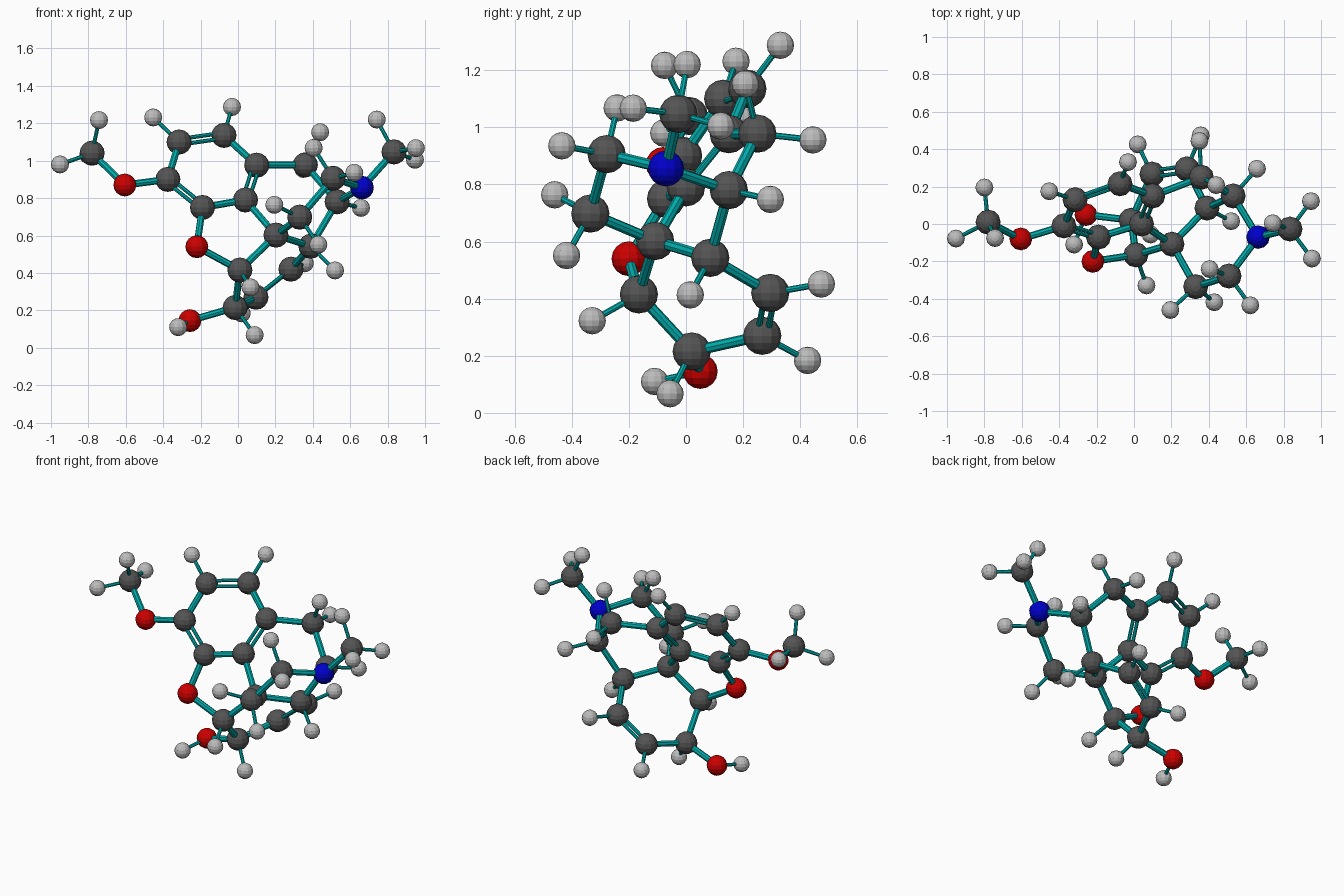
import bpy
from mathutils import Vector as V

if "Cube" in bpy.data.objects:
    bpy.data.objects.remove(bpy.data.objects["Cube"])


def material(name, rgb):
    m = bpy.data.materials.new(name)
    m.diffuse_color = (*rgb, 1)
    m.use_nodes = True
    m.node_tree.nodes["Principled BSDF"].inputs["Base Color"].default_value = m.diffuse_color
    return m


MATS = {
    "carbon": material("dark_grey", (0.09, 0.09, 0.09)),
    "oxygen": material("red", (0.6, 0.0, 0.0)),
    "nitrogen": material("blue", (0.0, 0.0, 0.6)),
    "hydrogen": material("light_grey", (0.5, 0.5, 0.5)),
    "bond": material("teal", (0.0, 0.42, 0.42)),
}
RADIUS = {"carbon": 0.067, "oxygen": 0.061, "nitrogen": 0.063, "hydrogen": 0.048}
THICK, THIN = 0.019, 0.011
CH_LENGTH = 0.196

# Heavy atoms of the ring skeleton
ATOMS = {
    "CM": (-.78, .01, 1.04), "OM": (-.605, -.08, .87),
    "C1": (-.075, .215, 1.135), "C2": (-.315, .13, 1.10),
    "C3": (-.375, -.01, .90), "C4": (-.19, -.07, .75),
    "C11": (.10, .15, .976), "C12": (.04, .0, .79),
    "OE": (-.22, -.20, .54), "C5": (.01, -.165, .415),
    "C6": (-.015, .02, .215), "OH": (-.257, .05, .145),
    "C7": (.096, .267, .27), "C8": (.283, .295, .42),
    "C14": (.39, .085, .543), "C13": (.203, -.108, .602),
    "C9": (.53, .15, .78), "N": (.663, -.07, .856),
    "CN": (.834, -.027, 1.047), "C10": (.36, .25, .978),
    "C16": (.508, -.278, .906), "C15": (.33, -.335, .698),
}
ATOMS = {k: V(p) for k, p in ATOMS.items()}

SINGLE = ("CM-OM OM-C3 C3-C2 C1-C11 C12-C4 C4-OE OE-C5 C5-C6 C6-OH C6-C7 C8-C14 "
          "C14-C13 C13-C5 C13-C12 C14-C9 C9-N N-CN C9-C10 C10-C11 N-C16 C16-C15 C15-C13")
# Double bonds, with a third ring atom giving the plane they lie in
DOUBLE = [("C1", "C2", "C3"), ("C3", "C4", "C12"), ("C11", "C12", "C4"), ("C7", "C8", "C14")]

# Hydrogens on the free-turning groups
FREE_H = {
    "CM": [(-.743, -.075, 1.217), (-.952, -.078, .98), (-.80, .195, 1.03)],
    "CN": [(.742, .004, 1.22), (.951, -.185, 1.067), (.946, .122, 1.005)],
    "OH": [(-.32, -.11, .11)],
}


def atom(kind, pos):
    bpy.ops.mesh.primitive_uv_sphere_add(segments=12, ring_count=8,
                                         radius=RADIUS[kind], location=pos)
    ob = bpy.context.object
    ob.name = kind + "_atom"
    ob.data.materials.append(MATS[kind])


def rod(a, b, radius, name):
    d = b - a
    bpy.ops.mesh.primitive_cylinder_add(vertices=8, radius=radius, depth=d.length,
                                        location=(a + b) / 2,
                                        rotation=d.to_track_quat("Z", "Y").to_euler())
    ob = bpy.context.object
    ob.name = name
    ob.data.materials.append(MATS["bond"])


def hydrogen(parent, pos):
    atom("hydrogen", pos)
    rod(parent, pos, THIN, "hydrogen_bond")


# Heavy atoms
KIND = {"C": "carbon", "O": "oxygen", "N": "nitrogen"}
for key, p in ATOMS.items():
    atom(KIND[key[0]], p)

# Skeleton bonds
pairs = [s.split("-") for s in SINGLE.split()]
for a, b in pairs:
    rod(ATOMS[a], ATOMS[b], THICK, "single_bond")
for a, b, c in DOUBLE:
    p, q, r = ATOMS[a], ATOMS[b], ATOMS[c]
    along = (q - p).normalized()
    side = (r - p) - along * (r - p).dot(along)
    side = side.normalized() * 0.017
    for s in (side, -side):
        rod(p + s, q + s, THIN, "double_bond")
    pairs.append((a, b))

# Hydrogens on methyl and hydroxyl groups
for key, points in FREE_H.items():
    for p in points:
        hydrogen(ATOMS[key], V(p))


# Hydrogens on ring atoms point away from the neighbouring bonds
def arms(key):
    near = [b if a == key else a for a, b in pairs if key in (a, b)]
    return [(ATOMS[n] - ATOMS[key]).normalized() for n in near]


for key in ("C1", "C2", "C5", "C6", "C7", "C8", "C9", "C14"):
    away = -sum(arms(key), V((0, 0, 0))).normalized()
    hydrogen(ATOMS[key], ATOMS[key] + away * CH_LENGTH)
for key in ("C10", "C15", "C16"):
    u, v = arms(key)
    away, across = -(u + v).normalized(), u.cross(v).normalized()
    for s in (1, -1):
        hydrogen(ATOMS[key], ATOMS[key] + (away * 0.577 + across * 0.816 * s) * CH_LENGTH)
